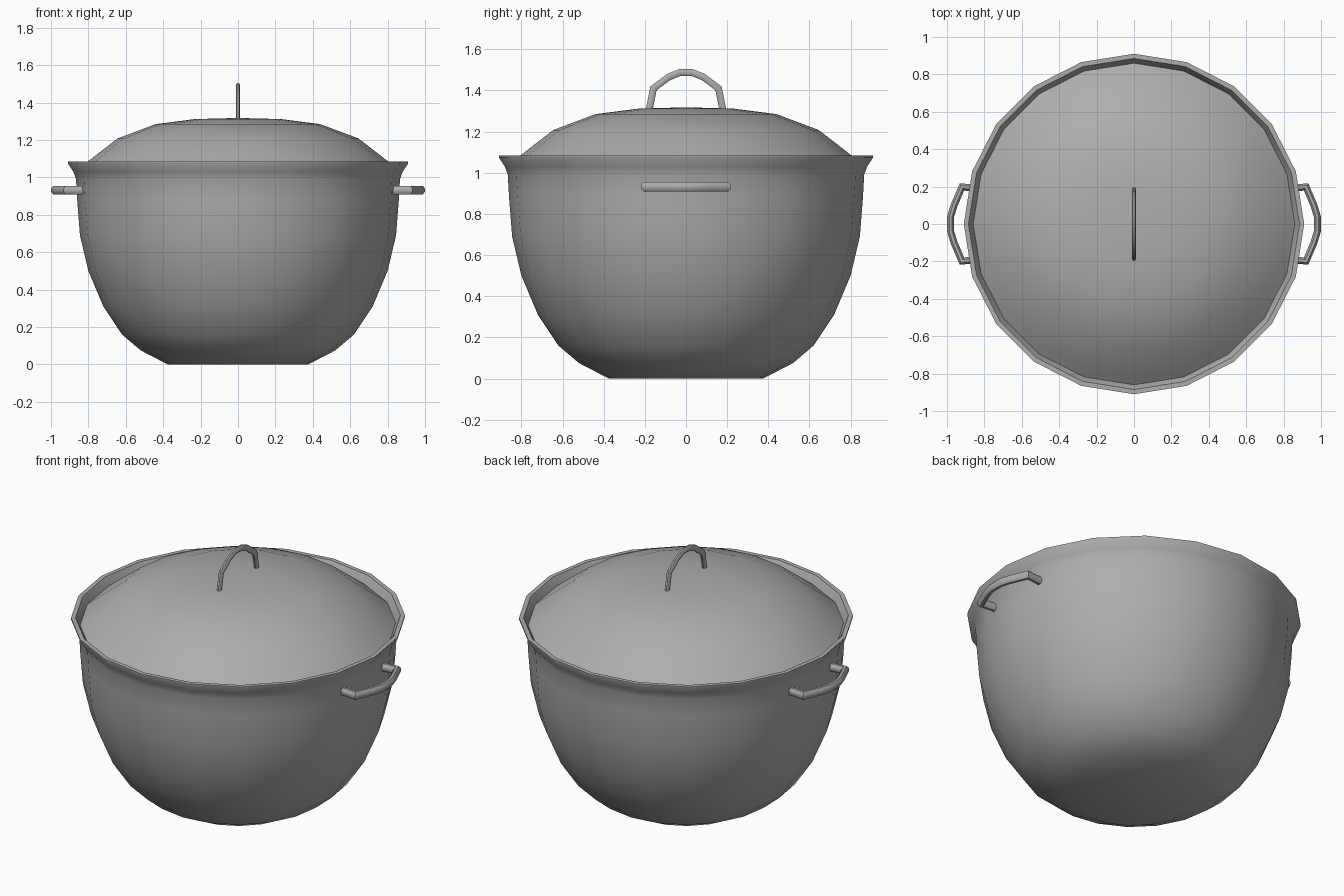
import bpy
import bmesh
from math import sin, cos, pi, radians
from mathutils import Vector

cube = bpy.data.objects.get("Cube")
if cube:
    bpy.data.objects.remove(cube, do_unlink=True)

SIDES = 20

metal = bpy.data.materials.new("grey metal")
metal.use_nodes = True
colour = (0.42, 0.42, 0.42, 1)
metal.diffuse_color = colour
metal.node_tree.nodes["Principled BSDF"].inputs["Base Color"].default_value = colour


def finish(name, bm, angle):
    bmesh.ops.recalc_face_normals(bm, faces=bm.faces)
    mesh = bpy.data.meshes.new(name)
    bm.to_mesh(mesh)
    bm.free()
    mesh.materials.append(metal)
    obj = bpy.data.objects.new(name, mesh)
    bpy.context.collection.objects.link(obj)
    bpy.ops.object.select_all(action="DESELECT")
    obj.select_set(True)
    bpy.context.view_layer.objects.active = obj
    bpy.ops.object.shade_smooth_by_angle(angle=radians(angle))
    return obj


def lathe(name, profile, angle=50):
    """Turn an (r, z) profile that starts and ends on the axis."""
    bm = bmesh.new()
    verts = [bm.verts.new((r, 0, z)) for r, z in profile]
    edges = [bm.edges.new(pair) for pair in zip(verts, verts[1:])]
    bmesh.ops.spin(bm, geom=verts + edges, cent=(0, 0, 0), axis=(0, 0, 1),
                   angle=2 * pi, steps=SIDES)
    bmesh.ops.remove_doubles(bm, verts=bm.verts, dist=0.0005)
    return finish(name, bm, angle)


def sweep(name, path, up, wide, thick, sides=8):
    """Sweep an oval section along a flat path; up is the plane's normal."""
    path = [Vector(p) for p in path]
    up = Vector(up)
    bm = bmesh.new()
    rings = []
    for i, p in enumerate(path):
        before = (p - path[i - 1]).normalized() if i else None
        after = (path[i + 1] - p).normalized() if i < len(path) - 1 else None
        tangent = ((before or after) + (after or before)).normalized()
        side = tangent.cross(up)
        mitre = 1 / max(0.6, tangent.dot(before or after))
        ring = []
        for k in range(sides):
            a = 2 * pi * (k + 0.5) / sides
            ring.append(bm.verts.new(p + side * cos(a) * wide * mitre
                                     + up * sin(a) * thick))
        rings.append(ring)
    for a, b in zip(rings, rings[1:]):
        for k in range(sides):
            n = (k + 1) % sides
            bm.faces.new((a[k], a[n], b[n], b[k]))
    bm.faces.new(rings[0])
    bm.faces.new(rings[-1])
    return finish(name, bm, 50)


# Pot: outer wall, flared rim, then the inner wall down to the floor
outer = [(0, 0), (0.375, 0), (0.52, 0.075), (0.62, 0.16), (0.72, 0.31),
         (0.80, 0.50), (0.845, 0.69), (0.86, 0.88), (0.866, 0.99),
         (0.88, 1.03), (0.91, 1.075), (0.91, 1.085)]
inner = [(0.885, 1.085), (0.86, 1.04), (0.843, 0.99), (0.835, 0.88),
         (0.82, 0.69), (0.775, 0.51), (0.70, 0.33), (0.60, 0.18),
         (0.36, 0.03), (0, 0.03)]
lathe("pot", outer + inner)

# Domed lid sitting just inside the rim
lathe("lid", [(0, 1.318), (0.23, 1.312), (0.44, 1.285), (0.645, 1.208),
              (0.81, 1.08), (0.865, 1.035), (0.845, 1.02), (0.62, 1.18),
              (0.42, 1.26), (0, 1.29)])

# Arched handle on the lid
half = [(-0.18, 1.30), (-0.158, 1.41), (-0.085, 1.465), (-0.03, 1.487)]
arch = half + [(-y, z) for y, z in reversed(half)]
sweep("lid_handle", [(0, y, z) for y, z in arch], (1, 0, 0), 0.018, 0.013)

# Side handles, one on each side
half = [(0.83, -0.19), (0.92, -0.198), (0.962, -0.10), (0.98, -0.04)]
loop = half + [(x, -y) for x, y in reversed(half)]
for name, s in (("left_handle", 1), ("right_handle", -1)):
    sweep(name, [(s * x, y, 0.932) for x, y in loop], (0, 0, 1), 0.02, 0.025)
